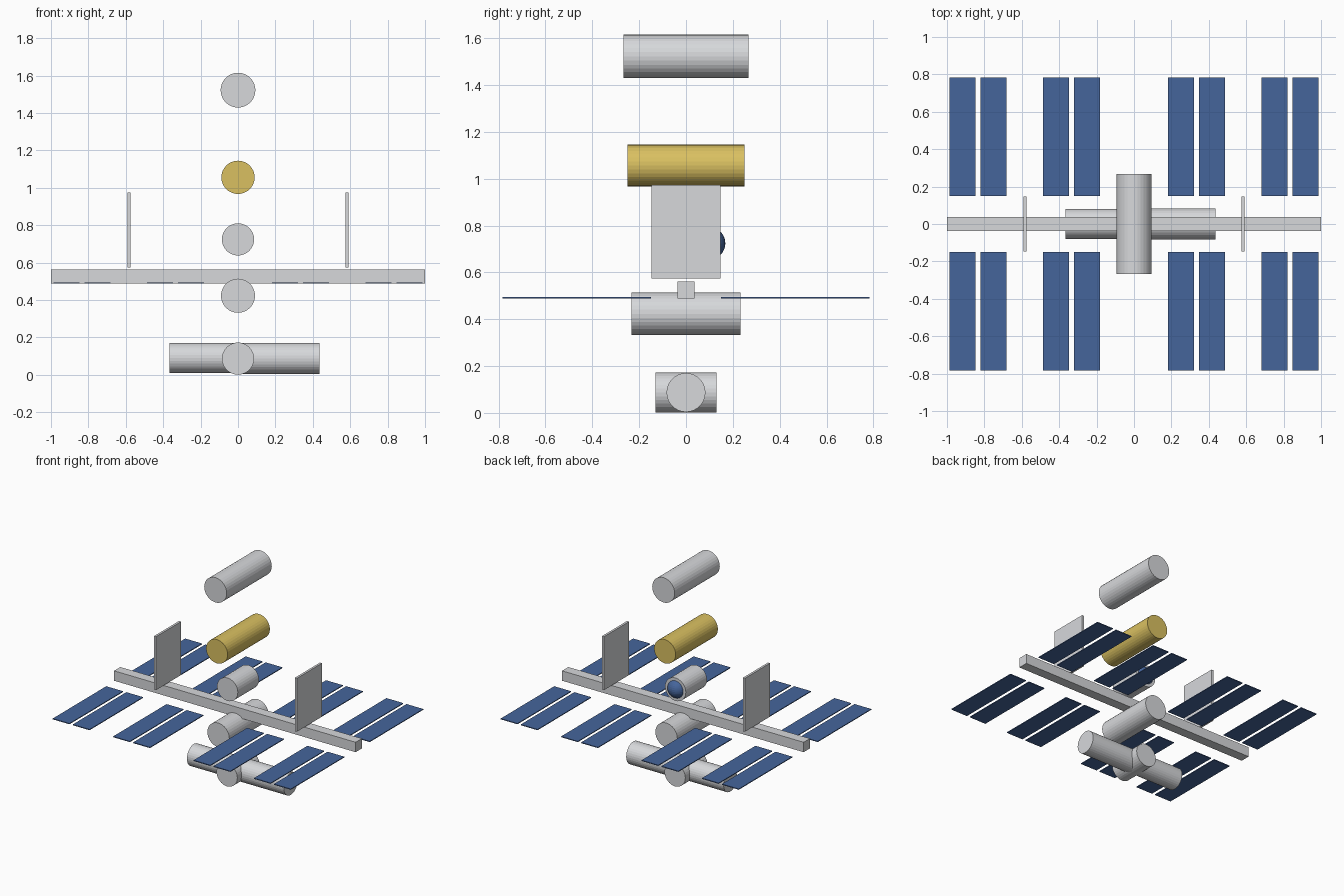
import bpy
import bmesh
from math import pi
from mathutils import Matrix

cube = bpy.data.objects.get("Cube")
if cube:
    bpy.data.objects.remove(cube, do_unlink=True)


def make_material(name, rgb):
    mat = bpy.data.materials.new(name)
    mat.use_nodes = True
    color = (*rgb, 1.0)
    mat.diffuse_color = color
    mat.node_tree.nodes["Principled BSDF"].inputs["Base Color"].default_value = color
    return mat


GREY = make_material("light grey hull", (0.68, 0.69, 0.71))
GOLD = make_material("gold foil", (0.70, 0.53, 0.12))
BLUE = make_material("solar blue", (0.06, 0.13, 0.33))


def finish(name, bm, mat):
    mesh = bpy.data.meshes.new(name)
    bm.to_mesh(mesh)
    bm.free()
    mesh.materials.append(mat)
    obj = bpy.data.objects.new(name, mesh)
    bpy.context.collection.objects.link(obj)
    return obj


def cylinder(name, radius, length, center, axis="Y", mat=GREY):
    bm = bmesh.new()
    turn = Matrix.Rotation(pi / 2, 4, "X" if axis == "Y" else "Y")
    bmesh.ops.create_cone(bm, cap_ends=True, segments=32, radius1=radius,
                          radius2=radius, depth=length,
                          matrix=Matrix.Translation(center) @ turn)
    return finish(name, bm, mat)


def box(name, size, center, mat=GREY):
    bm = bmesh.new()
    bmesh.ops.create_cube(bm, size=1, matrix=Matrix.Translation(center)
                          @ Matrix.Diagonal((*size, 1)))
    return finish(name, bm, mat)


# Stack of pressurised modules lying along y
cylinder("top_module", 0.093, 0.533, (0, 0, 1.522))
cylinder("gold_module", 0.089, 0.5, (0, 0, 1.056), mat=GOLD)
cylinder("window_module", 0.086, 0.25, (0, 0, 0.724))
cylinder("core_module", 0.091, 0.466, (0, 0, 0.423))
cylinder("node_module", 0.086, 0.262, (0, 0, 0.087))

# Crossing laboratories, one longer than the other
cylinder("left_laboratory", 0.083, 0.437, (0.2185, 0, 0.087), "X")
cylinder("right_laboratory", 0.08, 0.367, (-0.1835, 0, 0.09), "X")

# Domed window on the back of its module
bm = bmesh.new()
bmesh.ops.create_uvsphere(bm, u_segments=32, v_segments=16, radius=0.07,
                          matrix=Matrix.Translation((0, 0.098, 0.724)))
finish("window_dome", bm, BLUE)

# Main truss beam
box("truss", (2, 0.074, 0.074), (0, 0, 0.525))

for side, sx in (("left", 1), ("right", -1)):
    # Upright radiator
    box(f"{side}_radiator", (0.0167, 0.296, 0.4), (sx * 0.583, 0, 0.774))
    # Solar wings: pairs of thin blankets in front of and behind the truss
    for place, wing_x in (("inner", 0.333), ("outer", 0.833)):
        for end, sy in (("front", -1), ("back", 1)):
            for number, shift in enumerate((-0.083, 0.083), 1):
                box(f"{side}_{place}_{end}_solar_panel_{number}",
                    (0.139, 0.633, 0.006),
                    (sx * (wing_x + shift), sy * 0.467, 0.491), BLUE)
